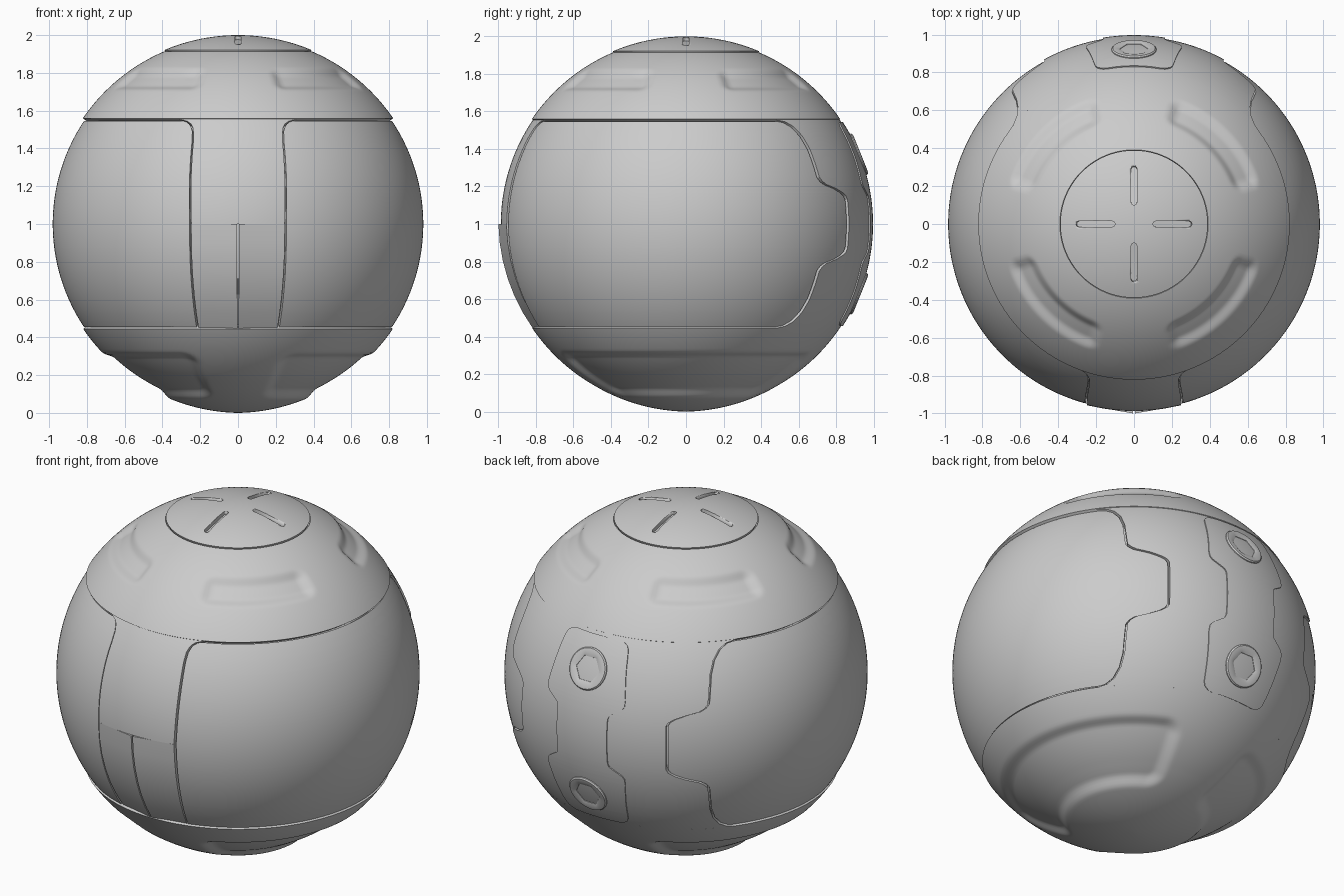
import bpy, bmesh
from math import sin, cos, asin, sqrt, pi, radians, degrees, hypot
from mathutils import Matrix, Vector

if "Cube" in bpy.data.objects:
    bpy.data.objects.remove(bpy.data.objects["Cube"])

R = 0.99                     # nominal ball radius
CENTRE = Vector((0, 0, 1))


def finish(bm, name, smooth=30, mirror=False):
    me = bpy.data.meshes.new(name)
    bm.to_mesh(me)
    bm.free()
    ob = bpy.data.objects.new(name, me)
    bpy.context.collection.objects.link(ob)
    if mirror:
        ob.modifiers.new("mirror", 'MIRROR').use_axis[0] = True
    bpy.ops.object.select_all(action='DESELECT')
    ob.select_set(True)
    bpy.context.view_layer.objects.active = ob
    bpy.ops.object.shade_smooth_by_angle(angle=radians(smooth))
    return ob


def lerp(table, v):
    """Piecewise linear lookup in a list of (input, output) pairs."""
    if v <= table[0][0]:
        return table[0][1]
    for (a, fa), (b, fb) in zip(table, table[1:]):
        if v <= b:
            return fa + (fb - fa) * (v - a) / (b - a)
    return table[-1][1]


def patch(name, rows, lo, hi, n, radius, skirt=0.96, fill=False, mirror=False):
    """Spherical patch: rows of latitude, azimuth from lo(lat) to hi(lat), inward rim."""
    bm = bmesh.new()
    grid = []
    for lat in rows:
        a, b = lo(lat), hi(lat)
        line = []
        for j in range(n + 1):
            az = a + (b - a) * j / n
            r = radius(az, lat)
            t, p = radians(lat), radians(az)
            line.append(bm.verts.new(CENTRE + r * Vector((cos(t) * cos(p), cos(t) * sin(p), sin(t)))))
        grid.append(line)
    for l0, l1 in zip(grid, grid[1:]):
        for j in range(n):
            bm.faces.new((l0[j], l0[j + 1], l1[j + 1], l1[j]))
    bmesh.ops.remove_doubles(bm, verts=bm.verts, dist=1e-5)
    rim = [e for e in bm.edges if e.is_boundary]
    new = bmesh.ops.extrude_edge_only(bm, edges=rim)["geom"]
    for v in new:
        if isinstance(v, bmesh.types.BMVert):
            v.co = CENTRE + (v.co - CENTRE) * skirt
    if fill:
        bmesh.ops.holes_fill(bm, edges=[e for e in bm.edges if e.is_boundary], sides=0)
        bmesh.ops.recalc_face_normals(bm, faces=bm.faces)
    return finish(bm, name, mirror=mirror)


def span(a, b, n):
    return [a + (b - a) * i / n for i in range(n + 1)]


def lat_of(z):
    return degrees(asin(z / R))


def height(lat):
    return R * sin(radians(lat))


def dent(daz, lat, mid, half_az, half_lat, corner, soft):
    """0..1 mask of a soft rounded rectangle on the ball."""
    dx = (abs(daz) - half_az) * cos(radians(lat)) + corner
    dy = abs(lat - mid) - half_lat + corner
    d = hypot(max(dx, 0), max(dy, 0)) + min(max(dx, dy), 0) - corner
    t = min(max(-d / soft, 0), 1)
    return t * t * (3 - 2 * t)


# inner core closing the seams
bm = bmesh.new()
bmesh.ops.create_uvsphere(bm, u_segments=64, v_segments=32, radius=0.955,
                          matrix=Matrix.Translation(CENTRE))
finish(bm, "core")

full = (lambda l: 0, lambda l: 360)

# upper shell with four soft dents
patch("upper_shell", span(lat_of(0.557), 66.8, 50), *full, 216,
      lambda az, lat: 0.994 - 0.022 * dent(az % 90 - 45, lat, 50.8, 29, 5.8, 4, 4))

# lower shell with two wide dents left and right
patch("lower_shell", span(-90, lat_of(-0.555), 64), *full, 216,
      lambda az, lat: 0.99 + 0.01 * max(0, (-lat - 60) / 30)
      - 0.026 * dent((az + 90) % 180 - 90, lat, -56, 73, 13, 6, 4.5))

# side panel outline: front edge measured from the front, rear edge from the side
FRONT = [(-0.55, 15.3), (0, 14.8), (0.45, 15.8), (0.50, 16.3), (0.53, 17.5), (0.548, 19.5), (0.557, 23)]
REAR = [(0, 61), (0.13, 61), (0.15, 60.3), (0.168, 58.5), (0.19, 55), (0.21, 50.5), (0.228, 48.7),
        (0.25, 47.6), (0.4, 46.5), (0.47, 45), (0.52, 42.5), (0.545, 39.5), (0.557, 35)]
front = lambda lat: lerp(FRONT, height(lat))
rear = lambda lat: lerp(REAR, abs(height(lat)))
GAP = 0.3
zs = sorted(set(span(-0.551, 0.551, 60) + [s * z for z, _ in REAR[1:-1] for s in (1, -1)]))
rows = [lat_of(z) for z in zs]
ends = [lat_of(-0.558)] + rows + [lat_of(0.558)]

patch("side_panel", rows, lambda l: -90 + front(l) + GAP, lambda l: rear(l) - GAP, 72,
      lambda az, lat: 0.981, mirror=True)
patch("back_band", ends, lambda l: rear(l) + GAP, lambda l: 180 - rear(l) - GAP, 40,
      lambda az, lat: 0.99)
patch("front_band", [l for l in ends if l >= 0], lambda l: -90 - front(l) + GAP,
      lambda l: -90 + front(l) - GAP, 16, lambda az, lat: 0.987)

# folded lower front plate, split by a centre seam
patch("front_plate", span(lat_of(-0.556), 0, 6), lambda l: -89.75,
      lambda l: -90 + front(l) - GAP, 1,
      lambda az, lat: (1.0 if az < -85 else 0.989) + 0.012 * lat / 34, mirror=True)

# back strap: wide ends, narrow waist (height, half width)
STRAP = [(0, 0.163), (0.13, 0.163), (0.15, 0.17), (0.195, 0.238), (0.215, 0.25), (0.25, 0.25),
         (0.46, 0.212), (0.50, 0.203), (0.52, 0.19), (0.535, 0.165), (0.54, 0.14)]


def half_strap(lat):
    return degrees(asin(lerp(STRAP, abs(height(lat))) / (R * cos(radians(lat)))))


zs = sorted(set(span(-0.54, 0.54, 40) + [s * z for z, _ in STRAP for s in (1, -1)]))
patch("back_strap", [lat_of(z) for z in zs], lambda l: 90 - half_strap(l),
      lambda l: 90 + half_strap(l), 20, lambda az, lat: 0.997)

# hex socket bolts on the strap (radius, height, is hexagon)
BOLT = [(0.118, -0.03, 0), (0.118, 0.002, 0), (0.112, 0.009, 0), (0.09, 0.011, 0),
        (0.076, 0.004, 1), (0.068, -0.025, 1)]
for side, tag in ((1, "upper"), (-1, "lower")):
    bm = bmesh.new()
    N = 48
    rings = []
    for r, h, hexa in BOLT:
        ring = []
        for k in range(N):
            a = 2 * pi * k / N
            q = r * cos(pi / 6) / cos(a % (pi / 3) - pi / 6) if hexa else r
            ring.append(bm.verts.new((q * cos(a), q * sin(a), h)))
        rings.append(ring)
    for r0, r1 in zip(rings, rings[1:]):
        for k in range(N):
            m = (k + 1) % N
            bm.faces.new((r0[k], r0[m], r1[m], r1[k]))
    bm.faces.new(rings[-1])
    t = radians(22 * side)
    d = Vector((0, cos(t), sin(t)))
    bm.transform(Matrix.Translation(CENTRE + d * 0.993) @ d.to_track_quat('Z', 'Y').to_matrix().to_4x4())
    finish(bm, tag + "_bolt")

# top cap with four slots
cap = patch("top_cap", span(67.1, 90, 20), *full, 128, lambda az, lat: 1.0, skirt=0.965, fill=True)
bm = bmesh.new()
for k in range(4):
    pts = []
    for i in range(20):
        a = 2 * pi * (i + 0.5) / 20
        pts.append((0.09 * (1 if cos(a) > 0 else -1) + 0.015 * cos(a), 0.015 * sin(a), 0.975))
    vs = [bm.verts.new(p) for p in pts]
    face = bm.faces.new(vs)
    top = [v for v in bmesh.ops.extrude_face_region(bm, geom=[face])["geom"]
           if isinstance(v, bmesh.types.BMVert)]
    bmesh.ops.translate(bm, verts=top, vec=(0, 0, 0.1))
    M = (Matrix.Translation(CENTRE) @ Matrix.Rotation(k * pi / 2, 4, 'Z')
         @ Matrix.Rotation(radians(11.8), 4, 'Y'))
    bmesh.ops.transform(bm, matrix=M, verts=vs + top)
bmesh.ops.recalc_face_normals(bm, faces=bm.faces)
cutter = finish(bm, "slot_cutter")
cutter.hide_render = True
cutter.hide_viewport = True
cut = cap.modifiers.new("slots", 'BOOLEAN')
cut.operation = 'DIFFERENCE'
cut.solver = 'EXACT'
cut.object = cutter
